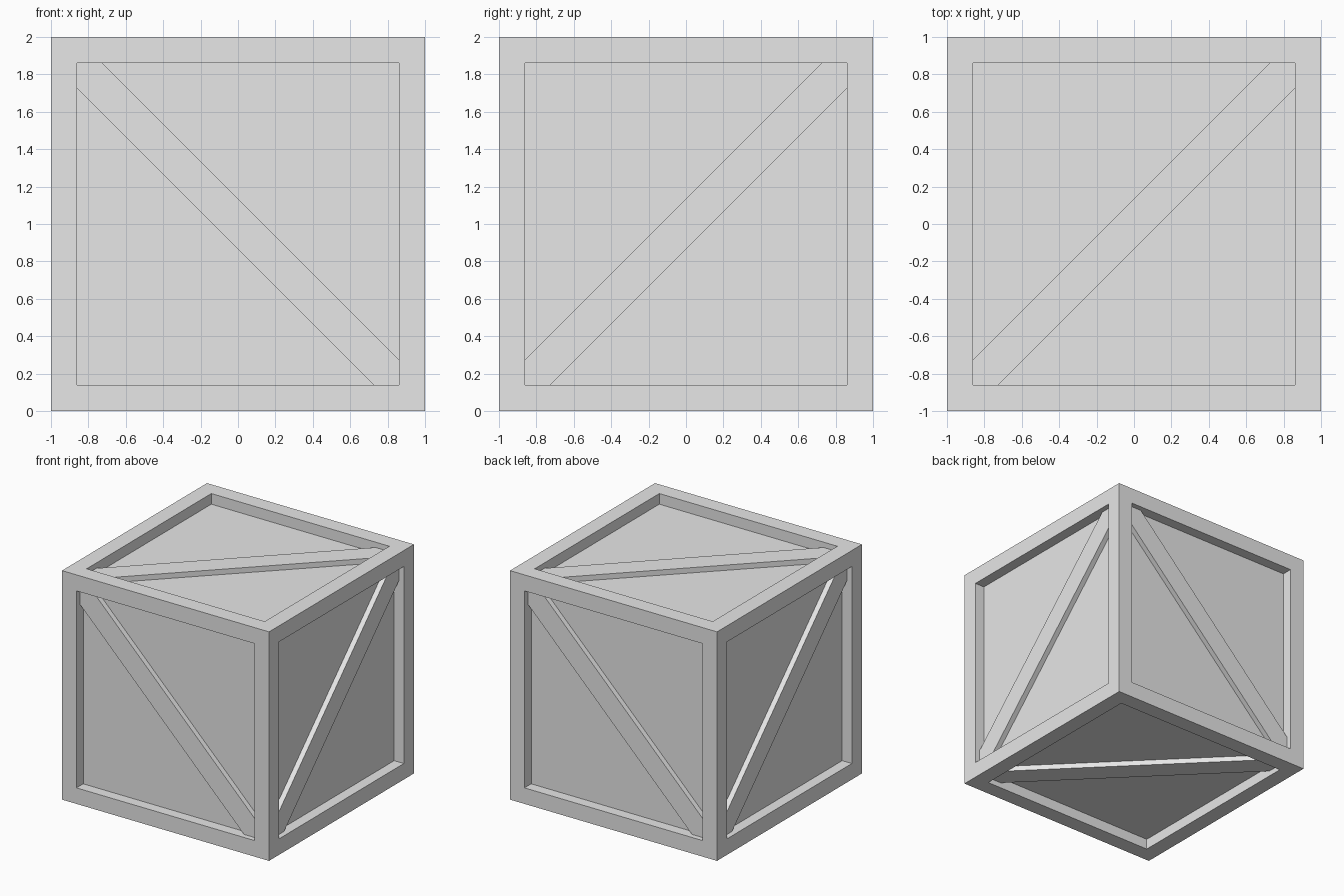
import bpy
import bmesh
from mathutils import Matrix, Vector

cube = bpy.data.objects.get("Cube")
if cube:
    bpy.data.objects.remove(cube, do_unlink=True)

HALF = 1.0        # half the crate size
RIM = 0.14        # frame width
RECESS = 0.093    # depth of the panels
BRACE_DROP = 0.047  # depth of the brace faces
BRACE_CUT = 0.135   # brace offset along the rim

grey = bpy.data.materials.new("light_grey")
grey.use_nodes = True
grey.diffuse_color = (0.8, 0.8, 0.8, 1)
grey.node_tree.nodes["Principled BSDF"].inputs["Base Color"].default_value = (0.8, 0.8, 0.8, 1)


def add_object(name, bm):
    mesh = bpy.data.meshes.new(name)
    bmesh.ops.recalc_face_normals(bm, faces=bm.faces[:])
    bm.to_mesh(mesh)
    bm.free()
    mesh.materials.append(grey)
    obj = bpy.data.objects.new(name, mesh)
    bpy.context.collection.objects.link(obj)
    return obj


# Crate body: a cube with a sunken panel on every side
bm = bmesh.new()
bmesh.ops.create_cube(bm, size=2 * HALF)
panels = bm.faces[:]
bmesh.ops.inset_individual(bm, faces=panels, thickness=RIM, use_even_offset=True)
for panel in panels:
    normal = panel.normal.copy()
    pushed = bmesh.ops.extrude_discrete_faces(bm, faces=[panel])["faces"]
    bmesh.ops.translate(bm, verts=pushed[0].verts[:], vec=-normal * RECESS)
body = add_object("crate_body", bm)
body.location.z = HALF


# Diagonal brace: mitred strip running along u + v, facing u x v
def add_brace(name, u, v):
    u, v = Vector(u), Vector(v)
    n = u.cross(v)
    a = HALF - RIM + 0.01
    b = a - BRACE_CUT
    low, high = HALF - RECESS - 0.01, HALF - BRACE_DROP
    outline = [(-a, -a), (-b, -a), (a, b), (a, a), (b, a), (-a, -b)]
    bm = bmesh.new()
    face = bm.faces.new([bm.verts.new((x, y, low)) for x, y in outline])
    grown = bmesh.ops.extrude_face_region(bm, geom=[face])["geom"]
    top = [g for g in grown if isinstance(g, bmesh.types.BMVert)]
    bmesh.ops.translate(bm, verts=top, vec=(0, 0, high - low))
    turn = Matrix((u, v, n)).transposed()
    bmesh.ops.transform(bm, matrix=turn.to_4x4(), verts=bm.verts[:])
    add_object(name, bm).location.z = HALF


X, Y, Z = Vector((1, 0, 0)), Vector((0, 1, 0)), Vector((0, 0, 1))
for name, u, v in (
    ("top_brace", X, Y),
    ("bottom_brace", X, -Y),
    ("front_brace", -Z, X),
    ("back_brace", Z, X),
    ("left_brace", Y, Z),
    ("right_brace", -Y, Z),
):
    add_brace(name, u, v)
